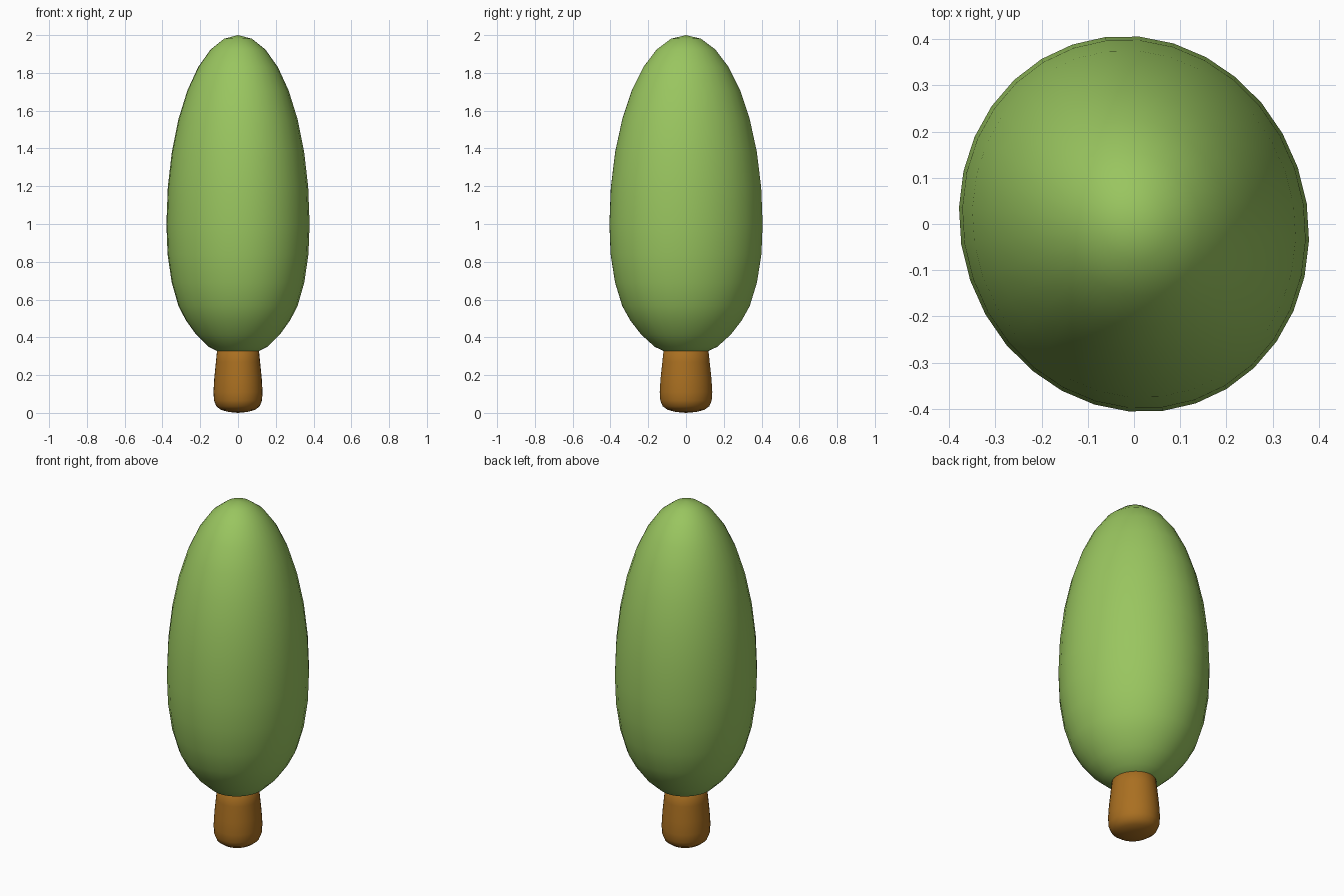
import bpy, bmesh, math

if "Cube" in bpy.data.objects:
    bpy.data.objects.remove(bpy.data.objects["Cube"])

SEGMENTS = 32
TILT = math.radians(19)              # the oval cross-section is turned slightly
SCALE_X, SCALE_Y = 0.99, 1.084


def material(name, color):
    mat = bpy.data.materials.new(name)
    mat.diffuse_color = (*color, 1)
    mat.use_nodes = True
    mat.node_tree.nodes["Principled BSDF"].inputs["Base Color"].default_value = mat.diffuse_color
    return mat


def oval_lathe(name, profile, mat):
    """Turn a (radius, z) profile, from bottom to top, into an oval solid."""
    bm = bmesh.new()
    verts = [bm.verts.new((r, 0, z)) for r, z in profile]
    edges = [bm.edges.new(pair) for pair in zip(verts, verts[1:])]
    bmesh.ops.spin(bm, geom=verts + edges, cent=(0, 0, 0), axis=(0, 0, 1),
                   angle=math.tau, steps=SEGMENTS, use_duplicate=False)
    bmesh.ops.remove_doubles(bm, verts=bm.verts[:], dist=0.0005)
    c, s = math.cos(TILT), math.sin(TILT)
    for v in bm.verts:
        x, y = v.co.x * SCALE_X, v.co.y * SCALE_Y
        v.co.x, v.co.y = x * c - y * s, x * s + y * c
    bmesh.ops.recalc_face_normals(bm, faces=bm.faces[:])
    for f in bm.faces:
        f.smooth = True
    mesh = bpy.data.meshes.new(name)
    bm.to_mesh(mesh)
    bm.free()
    mesh.materials.append(mat)
    obj = bpy.data.objects.new(name, mesh)
    bpy.context.collection.objects.link(obj)
    return obj


# Foliage: tall egg, widest at z = 1, with a shorter, fuller lower half
lower = [(0, 0.30), (0.08, 0.312), (0.155, 0.35), (0.222, 0.415), (0.276, 0.49),
         (0.315, 0.565), (0.351, 0.69), (0.373, 0.84)]
upper = []
for i in range(9):
    a = math.radians(11.25 * i)
    upper.append((0.379 * math.cos(a), 1 + math.sin(a)))
oval_lathe("foliage", lower + upper, material("leaf_green", (0.32, 0.56, 0.115)))

# Trunk: slight taper with a rounded foot, running up into the foliage
trunk = [(0, 0.0), (0.05, 0.005), (0.09, 0.016), (0.115, 0.035), (0.127, 0.065),
         (0.130, 0.11), (0.126, 0.18), (0.117, 0.27), (0.108, 0.36), (0, 0.40)]
oval_lathe("trunk", trunk, material("bark_brown", (0.40, 0.16, 0.015)))
